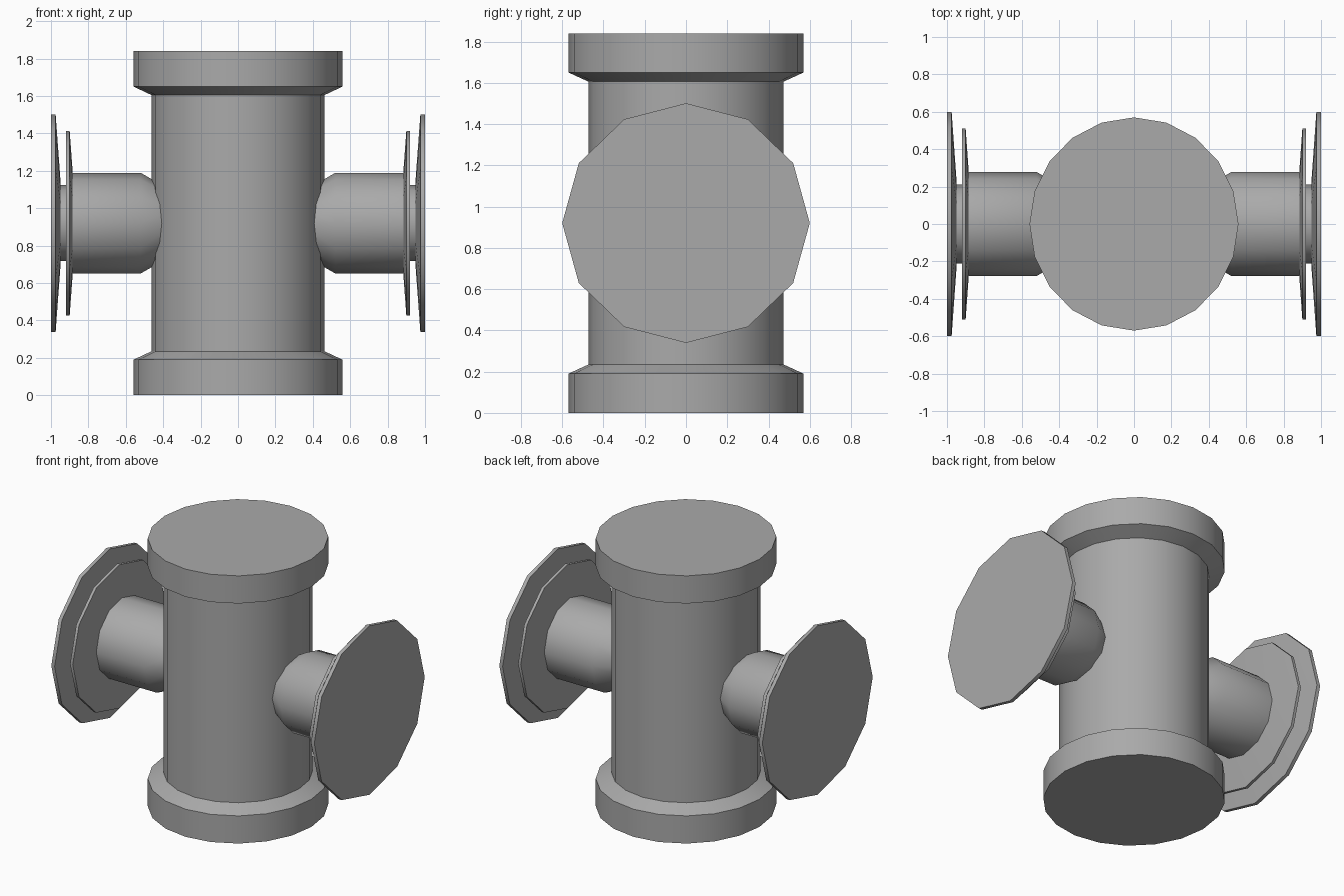
import bpy
import math
from mathutils import Matrix, Vector

if "Cube" in bpy.data.objects:
    bpy.data.objects.remove(bpy.data.objects["Cube"], do_unlink=True)

MID = 0.92

grey = bpy.data.materials.new("plain_grey")
grey.use_nodes = True
GREY = (0.40, 0.40, 0.40, 1)
grey.diffuse_color = GREY
grey.node_tree.nodes["Principled BSDF"].inputs["Base Color"].default_value = GREY


def lathe(name, profile, sides, matrix):
    """Revolve (radius, height) rings about local z, closing both ends."""
    verts, faces = [], []
    for radius, height in profile:
        for i in range(sides):
            a = math.tau * i / sides
            verts.append(matrix @ Vector((radius * math.cos(a), radius * math.sin(a), height)))
    for ring in range(len(profile) - 1):
        for i in range(sides):
            j = (i + 1) % sides
            a, b = ring * sides, (ring + 1) * sides
            faces.append((a + i, a + j, b + j, b + i))
    faces.append(tuple(reversed(range(sides))))
    faces.append(tuple(range(len(verts) - sides, len(verts))))
    mesh = bpy.data.meshes.new(name)
    mesh.from_pydata(verts, [], faces)
    if matrix.determinant() < 0:
        mesh.flip_normals()
    mesh.materials.append(grey)
    obj = bpy.data.objects.new(name, mesh)
    bpy.context.collection.objects.link(obj)
    bpy.ops.object.select_all(action="DESELECT")
    obj.select_set(True)
    bpy.context.view_layer.objects.active = obj
    bpy.ops.object.shade_smooth_by_angle(angle=math.radians(31))
    return obj


# Upright barrel with a bevelled collar at each end
lathe("barrel", [(0.57, 0), (0.57, 0.19), (0.472, 0.235), (0.472, 1.605),
                 (0.57, 1.65), (0.57, 1.84)], 20, Matrix.Diagonal((0.98, 1, 1, 1)))

# Side arms: local z points outward along x, local x lies along y
for side, sign in (("left", 1), ("right", -1)):
    place = Matrix(((0, 0, sign, 0), (1, 0, 0, 0), (0, 0.968, 0, MID), (0, 0, 0, 1)))
    # Pipe tapering into the barrel
    lathe(side + "_pipe", [(0.17, 0.34), (0.278, 0.52), (0.278, 0.89)], 12, place)
    # Thin inner flange
    lathe(side + "_inner_flange", [(0.27, 0.883), (0.51, 0.90), (0.51, 0.92)], 12, place)
    # Neck between the flanges
    lathe(side + "_neck", [(0.21, 0.91), (0.21, 0.96)], 12, place)
    # Wide outer plate
    lathe(side + "_outer_flange", [(0.22, 0.948), (0.60, 0.975), (0.60, 1.0)], 12, place)
